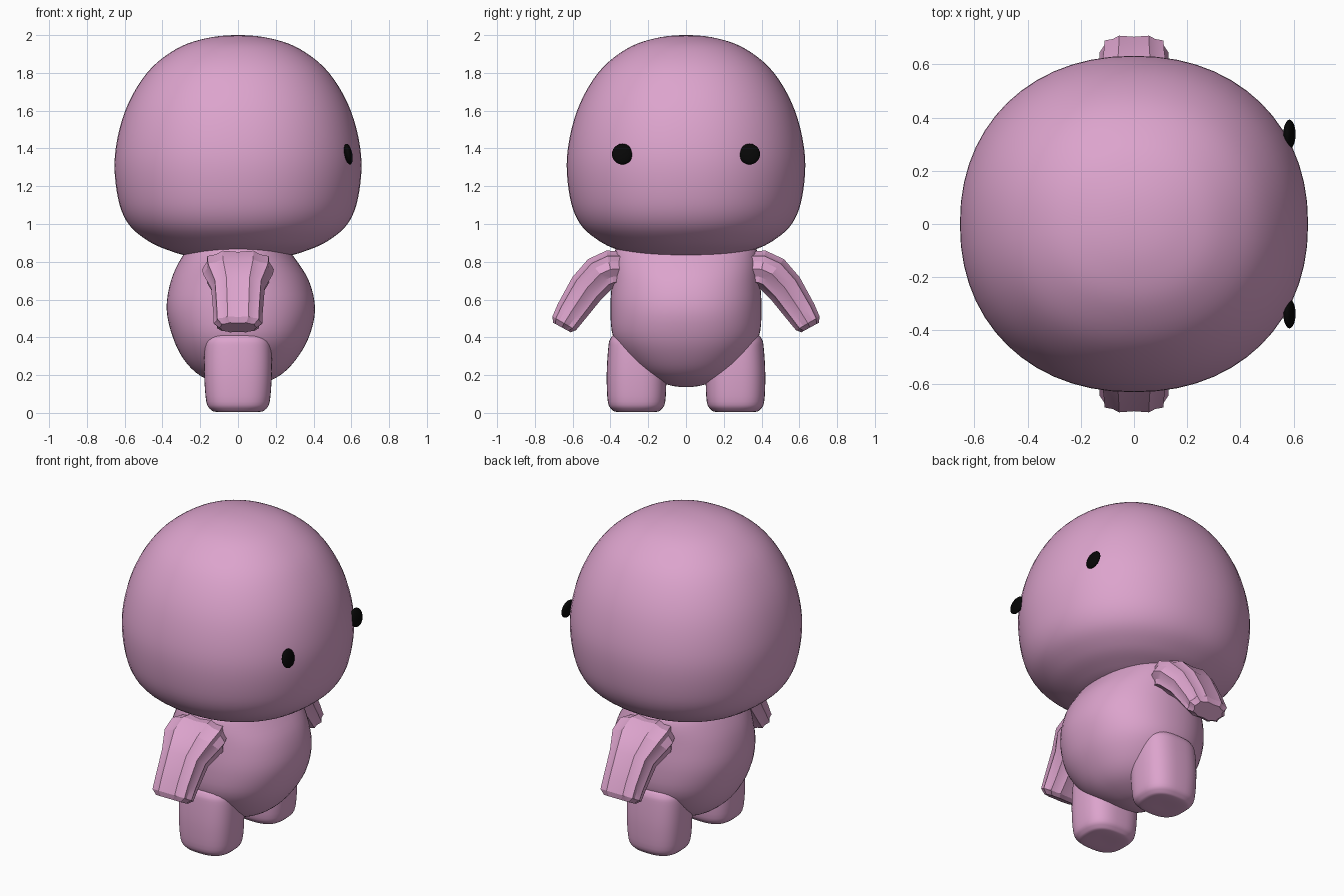
import bpy, bmesh, math
from mathutils import Vector

cube = bpy.data.objects.get("Cube")
if cube:
    bpy.data.objects.remove(cube, do_unlink=True)


def material(name, color):
    m = bpy.data.materials.new(name)
    m.use_nodes = True
    m.diffuse_color = color
    bsdf = next(n for n in m.node_tree.nodes if n.type == "BSDF_PRINCIPLED")
    bsdf.inputs["Base Color"].default_value = color
    return m


pink = material("soft_pink", (0.72, 0.37, 0.61, 1))
black = material("eye_black", (0.002, 0.002, 0.002, 1))


def smooth_rows(rows, steps):
    """Catmull-Rom through the rows; a zero radius end is treated as a round pole."""
    def ghost(end, near):
        if end[1] == 0:
            return (near[0], -near[1], -near[2], near[3])
        return tuple(2 * e - n for e, n in zip(end, near))
    p = [ghost(rows[0], rows[1])] + rows + [ghost(rows[-1], rows[-2])]
    out = []
    for i in range(1, len(p) - 2):
        for k in range(steps):
            t = k / steps
            out.append([0.5 * (2 * b + (c - a) * t + (2 * a - 5 * b + 4 * c - d) * t * t
                               + (3 * b - a - 3 * c + d) * t ** 3)
                        for a, b, c, d in zip(*p[i - 1:i + 3])])
    return out + [list(rows[-1])]


def unit_ring(count, power):
    """Superellipse outline of radius one."""
    pts = []
    for k in range(count):
        a = 2 * math.pi * k / count
        c, s = math.cos(a), math.sin(a)
        pts.append((math.copysign(abs(c) ** (2 / power), c),
                    math.copysign(abs(s) ** (2 / power), s)))
    return pts


def shade(obj, angle):
    bpy.ops.object.select_all(action="DESELECT")
    obj.select_set(True)
    bpy.context.view_layer.objects.active = obj
    bpy.ops.object.shade_smooth_by_angle(angle=math.radians(angle))


def loft(name, rings, angle):
    bm = bmesh.new()
    loops = [[bm.verts.new(p) for p in ring] for ring in rings]
    n = len(loops[0])
    for a, b in zip(loops, loops[1:]):
        for k in range(n):
            bm.faces.new((a[k], a[(k + 1) % n], b[(k + 1) % n], b[k]))
    bm.faces.new(loops[0])
    bm.faces.new(loops[-1])
    bmesh.ops.remove_doubles(bm, verts=bm.verts, dist=0.0002)
    bmesh.ops.recalc_face_normals(bm, faces=bm.faces)
    mesh = bpy.data.meshes.new(name)
    bm.to_mesh(mesh)
    bm.free()
    mesh.materials.append(pink)
    obj = bpy.data.objects.new(name, mesh)
    bpy.context.collection.objects.link(obj)
    shade(obj, angle)


def upright(name, rows, power, cy=0, steps=4):
    """Vertical form from rows of height, x radius, y radius, x centre."""
    outline = unit_ring(56, power)
    rings = [[(cx + rx * u, cy + ry * v, z) for u, v in outline]
             for z, rx, ry, cx in smooth_rows(rows, steps)]
    loft(name, rings, 60)


# Head: broad dome, softly flattened underneath
head_profile = [(2.0, 0), (1.983, .17), (1.925, .33), (1.8, .482), (1.6, .597),
                (1.36, .652), (1.14, .636), (1.0, .58), (.91, .475),
                (.86, .365), (.828, .24), (.815, 0)]
upright("head", [(z, r, r * .966, 0) for z, r in head_profile], 2.15, steps=5)

# Body: pear-shaped belly with broad shoulders, tucked into the head
upright("body", [(.136, 0, 0, .01), (.15, .1, .1, .01), (.197, .21, .215, .01),
                 (.28, .295, .31, .01), (.4, .36, .385, .015), (.55, .393, .4, .015),
                 (.7, .365, .392, .01), (.82, .3, .385, 0), (.88, .25, .36, 0),
                 (.95, .18, .25, 0)], 2.2)

# Arm stations: y, z, half width, half thickness
arm_rows = [(.32, .765, .15, .095), (.40, .76, .19, .105), (.455, .735, .185, .105),
            (.525, .66, .142, .1), (.61, .532, .131, .085), (.645, .474, .129, .075),
            (.657, .452, .1, .055)]
arm_outline = [(u * f, v * f) for k, (u, v) in enumerate(unit_ring(20, 2.8))
               for f in [1.0 if k % 2 == 0 else 0.9]]

for side, s in (("left", 1), ("right", -1)):
    # Legs: soft rounded stumps with flat oval soles
    upright(side + "_leg", [(.005, 0, 0, 0), (.005, .11, .1, 0), (.018, .145, .13, 0),
                            (.06, .168, .152, 0), (.2, .179, .158, 0), (.34, .177, .15, 0),
                            (.39, .165, .14, 0), (.415, .13, .11, 0), (.422, 0, 0, 0)],
            2.7, cy=s * .262)

    # Arms: pleated sleeves hanging outwards
    rings = []
    for i, (y, z, w, t) in enumerate(arm_rows):
        a, b = arm_rows[max(i - 1, 0)], arm_rows[min(i + 1, len(arm_rows) - 1)]
        d = Vector((b[0] - a[0], b[1] - a[1])).normalized()
        rings.append([(w * u, s * (y - d.y * t * v), z + d.x * t * v)
                      for u, v in arm_outline])
    loft(side + "_arm", rings, 25)

    # Eyes: flattened beads set on the face, leaning back with its slope
    bpy.ops.mesh.primitive_uv_sphere_add(segments=24, ring_count=14, radius=1,
                                         location=(.584, s * .337, 1.37),
                                         rotation=(0, math.radians(-11), 0))
    eye = bpy.context.object
    eye.name = side + "_eye"
    eye.scale = (.021, .055, .056)
    eye.data.materials.append(black)
    shade(eye, 60)
